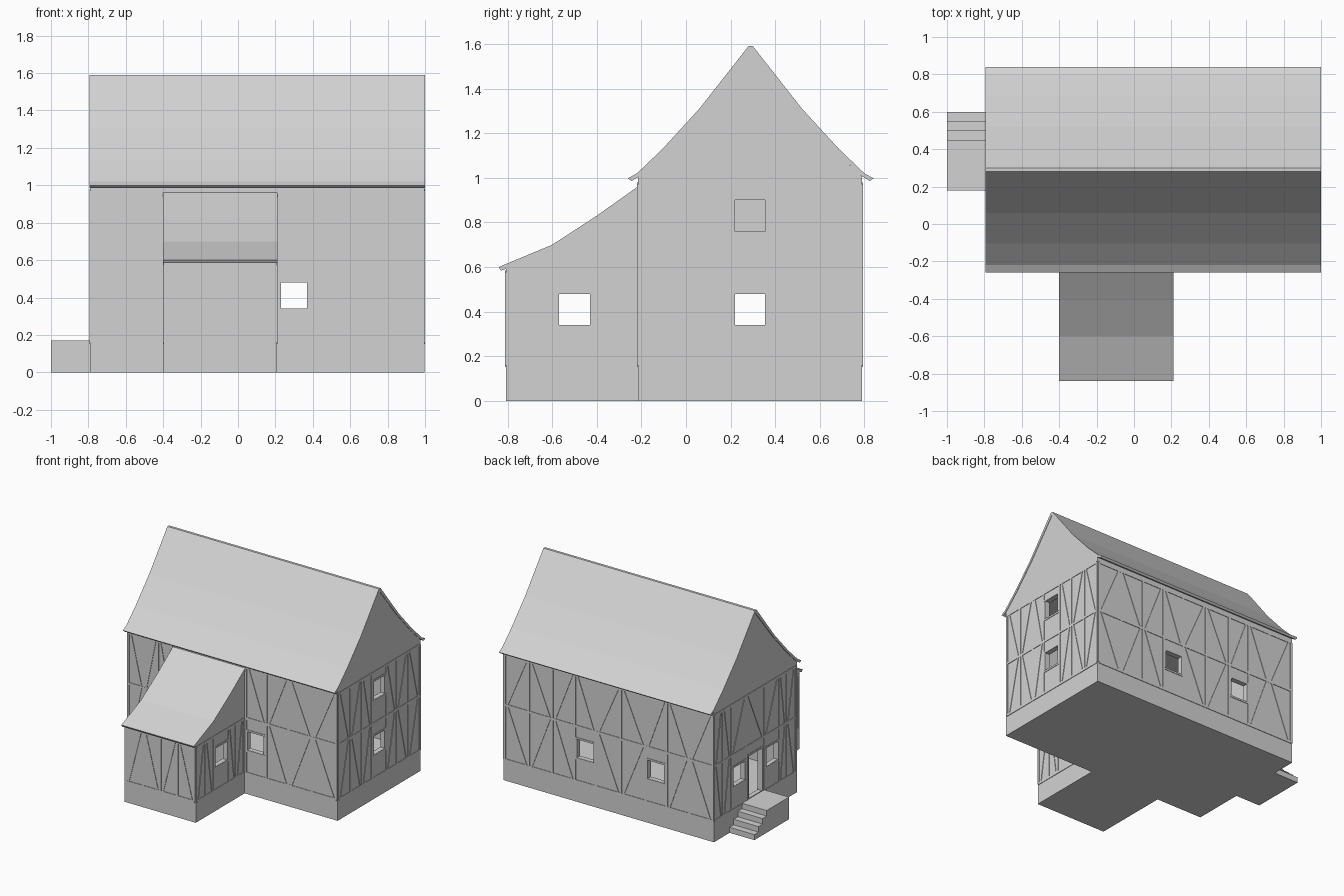
import bpy, bmesh
from mathutils import Matrix, Vector

if "Cube" in bpy.data.objects:
    bpy.data.objects.remove(bpy.data.objects["Cube"])

# One plain plaster grey
GREY = (0.65, 0.65, 0.65, 1)
mat = bpy.data.materials.new("plaster_grey")
mat.use_nodes = True
mat.diffuse_color = GREY
for node in mat.node_tree.nodes:
    if node.type == 'BSDF_PRINCIPLED':
        node.inputs["Base Color"].default_value = GREY


def finish(name, bm):
    bmesh.ops.recalc_face_normals(bm, faces=bm.faces[:])
    mesh = bpy.data.meshes.new(name)
    bm.to_mesh(mesh)
    bm.free()
    mesh.materials.append(mat)
    ob = bpy.data.objects.new(name, mesh)
    bpy.context.scene.collection.objects.link(ob)
    return ob


def prism(name, profile, x0, x1):
    """Extrude a (y, z) outline from x0 to x1."""
    bm = bmesh.new()
    face = bm.faces.new([bm.verts.new((x0, y, z)) for y, z in profile])
    ext = bmesh.ops.extrude_face_region(bm, geom=[face])
    moved = [g for g in ext["geom"] if isinstance(g, bmesh.types.BMVert)]
    bmesh.ops.translate(bm, verts=moved, vec=(x1 - x0, 0, 0))
    return finish(name, bm)


def box(name, x, y, z):
    return prism(name, [(y[0], z[0]), (y[1], z[0]), (y[1], z[1]), (y[0], z[1])], *x)


def cut(ob, cutters):
    """Subtract the cutters, keep the result and drop the helpers."""
    for c in cutters:
        c.hide_render = True
        mod = ob.modifiers.new("cut", 'BOOLEAN')
        mod.operation, mod.solver, mod.object = 'DIFFERENCE', 'EXACT', c
    dg = bpy.context.evaluated_depsgraph_get()
    mesh = bpy.data.meshes.new_from_object(ob.evaluated_get(dg))
    ob.modifiers.clear()
    ob.data = mesh
    for c in cutters:
        bpy.data.objects.remove(c)


# Main dimensions
LEFT, RIGHT = -0.79, 0.996
FRONT, BACK, MID = -0.215, 0.79, 0.29
FLOOR = 0.17
WIN = (0.34, 0.48)
UPPER = (0.76, 0.90)
DOOR = (0.175, 0.50)

# Flared main roof: half outlines as (distance from ridge, height)
outer = [(0.01, 1.59), (0.23, 1.31), (0.395, 1.13), (0.51, 1.02), (0.55, 0.998)]
inner = [(0, 1.565), (0.22, 1.295), (0.385, 1.115), (0.495, 1.01), (0.535, 0.985)]


def both(half):
    """Full outline, front eave to back eave, from a half outline."""
    pts = [(MID - d, z) for d, z in reversed(half)] + [(MID + d, z) for d, z in half]
    return [p for i, p in enumerate(pts) if i == 0 or p != pts[i - 1]]


prism("main_roof", both(outer) + both(inner)[::-1], LEFT - 0.005, 1.0)

# Main house body with gables, hollowed and pierced
gable = both(inner[:3])
body = prism("house_body", [(FRONT, 0), (FRONT, 1.005)] + gable + [(BACK, 1.005), (BACK, 0)],
             LEFT, RIGHT)
cut(body, [
    box("cut_room", (LEFT + 0.035, RIGHT - 0.035), (FRONT + 0.035, BACK - 0.035), (FLOOR, 0.97)),
    box("cut_front_back", (0.23, 0.37), (-0.3, 0.9), WIN),
    box("cut_back", (-0.37, -0.23), (0.5, 0.9), WIN),
    box("cut_side_low", (0.8, 1.1), (0.22, 0.355), WIN),
    box("cut_side_high", (0.8, 1.1), (0.22, 0.355), UPPER),
    box("cut_door", (-0.9, -0.6), (0.21, 0.37), DOOR),
    box("cut_porch_window_a", (-0.9, -0.6), (0.42, 0.56), WIN),
    box("cut_porch_window_b", (-0.9, -0.6), (0.015, 0.155), WIN),
])

# Front annex with a lean-to roof
AX = (-0.397, 0.207)
AF = -0.807
lean_top = [(-0.84, 0.60), (-0.60, 0.70), (-0.40, 0.83), (-0.21, 0.965)]
lean_under = [(-0.21, 0.943), (-0.40, 0.808), (-0.60, 0.68), (-0.77, 0.605), (-0.83, 0.584)]
prism("annex_roof", lean_top + lean_under, AX[0] - 0.005, AX[1] + 0.005)
annex = prism("annex_body", [(AF, 0), (-0.212, 0), (-0.212, 0.945), (-0.40, 0.812),
                             (-0.60, 0.685), (-0.77, 0.608), (AF, 0.595)], *AX)
cut(annex, [
    box("cut_annex_room", (AX[0] + 0.035, AX[1] - 0.035), (AF + 0.035, -0.24), (FLOOR, 0.57)),
    box("cut_annex_windows", (-0.6, 0.4), (-0.57, -0.43), WIN),
])

# Side porch with steps going down towards the back
steps = [(0.18, 0), (0.18, FLOOR)]
for i in range(4):
    y, z = 0.45 + 0.05 * i, FLOOR * (4 - i) / 4
    steps += [(y, z), (y, z - FLOOR / 4)]
prism("porch_steps", steps, -1.0, LEFT + 0.01)


def timber_wall(name, origin, along, out, posts, storeys, openings):
    """Thin posts, rails, braces and opening frames laid on one wall."""
    along, out, origin = Vector(along), Vector(out), Vector(origin)
    up = Vector((0, 0, 1))
    bm = bmesh.new()

    def beam(a, b, width=0.018):
        p = origin + along * a[0] + up * a[1]
        q = origin + along * b[0] + up * b[1]
        d = q - p
        side = d.normalized().cross(out)
        m = Matrix((d, side * width, out * 0.008)).transposed().to_4x4()
        m.translation = (p + q) / 2
        bmesh.ops.create_cube(bm, size=1, matrix=m)

    def blocked(u0, u1, z0, z1):
        return any(u0 < o[1] and u1 > o[0] and z0 < o[3] and z1 > o[2] for o in openings)

    first, last = posts[0], posts[-1]
    for z in storeys:
        beam((first, z), (last, z))
    for level, (z0, z1) in enumerate(zip(storeys, storeys[1:])):
        for u in posts:
            if not blocked(u - 0.005, u + 0.005, z0, z1):
                beam((u, z0), (u, z1))
        for i, (u0, u1) in enumerate(zip(posts, posts[1:])):
            if blocked(u0, u1, z0, z1):
                continue
            a, b = u0 + 0.02, u1 - 0.02
            if (i + level) % 2:
                a, b = b, a
            beam((a, z0), (b, z1), 0.014)
    for u0, u1, z0, z1 in openings:
        for u in (u0 - 0.008, u1 + 0.008):
            beam((u, z0), (u, z1), 0.014)
        for z in (z0 - 0.008, z1 + 0.008):
            if z > FLOOR:
                beam((u0 - 0.015, z), (u1 + 0.015, z), 0.014)
    finish(name, bm)


X, Y = (1, 0, 0), (0, 1, 0)
NX, NY = (-1, 0, 0), (0, -1, 0)
full = [0.16, 0.58, 0.97]
low = [0.16, 0.575]
long_posts = [-0.78, -0.58, -0.39, -0.21, 0, 0.21, 0.39, 0.58, 0.78, 0.985]
side_posts = [-0.2, -0.06, 0.08, 0.2, 0.375, 0.5, 0.64, 0.78]
annex_posts = [-0.795, -0.69, -0.59, -0.41, -0.32, -0.225]
front_window = (0.23, 0.37, *WIN)
annex_window = (-0.57, -0.43, *WIN)

timber_wall("back_timbers", (0, BACK, 0), X, Y, long_posts, full,
            [front_window, (-0.37, -0.23, *WIN)])
timber_wall("front_right_timbers", (0, FRONT, 0), X, NY, [-0.78, -0.65, -0.53, -0.41], full, [])
timber_wall("front_left_timbers", (0, FRONT, 0), X, NY,
            [0.218] + long_posts[6:], full, [front_window])
timber_wall("left_gable_timbers", (RIGHT, 0, 0), Y, X, side_posts, full,
            [(0.22, 0.355, *WIN), (0.22, 0.355, *UPPER)])
timber_wall("right_gable_timbers", (LEFT, 0, 0), Y, NX,
            [-0.2, -0.09, 0, 0.18, 0.395, 0.58, 0.68, 0.78], full,
            [(0.21, 0.37, *DOOR), (0.42, 0.56, *WIN), (0.015, 0.155, *WIN)])
timber_wall("annex_front_timbers", (0, AF, 0), X, NY,
            [-0.385, -0.24, -0.095, 0.05, 0.195], low, [])
timber_wall("annex_left_timbers", (AX[1], 0, 0), Y, X, annex_posts, low, [annex_window])
timber_wall("annex_right_timbers", (AX[0], 0, 0), Y, NX, annex_posts, low, [annex_window])
